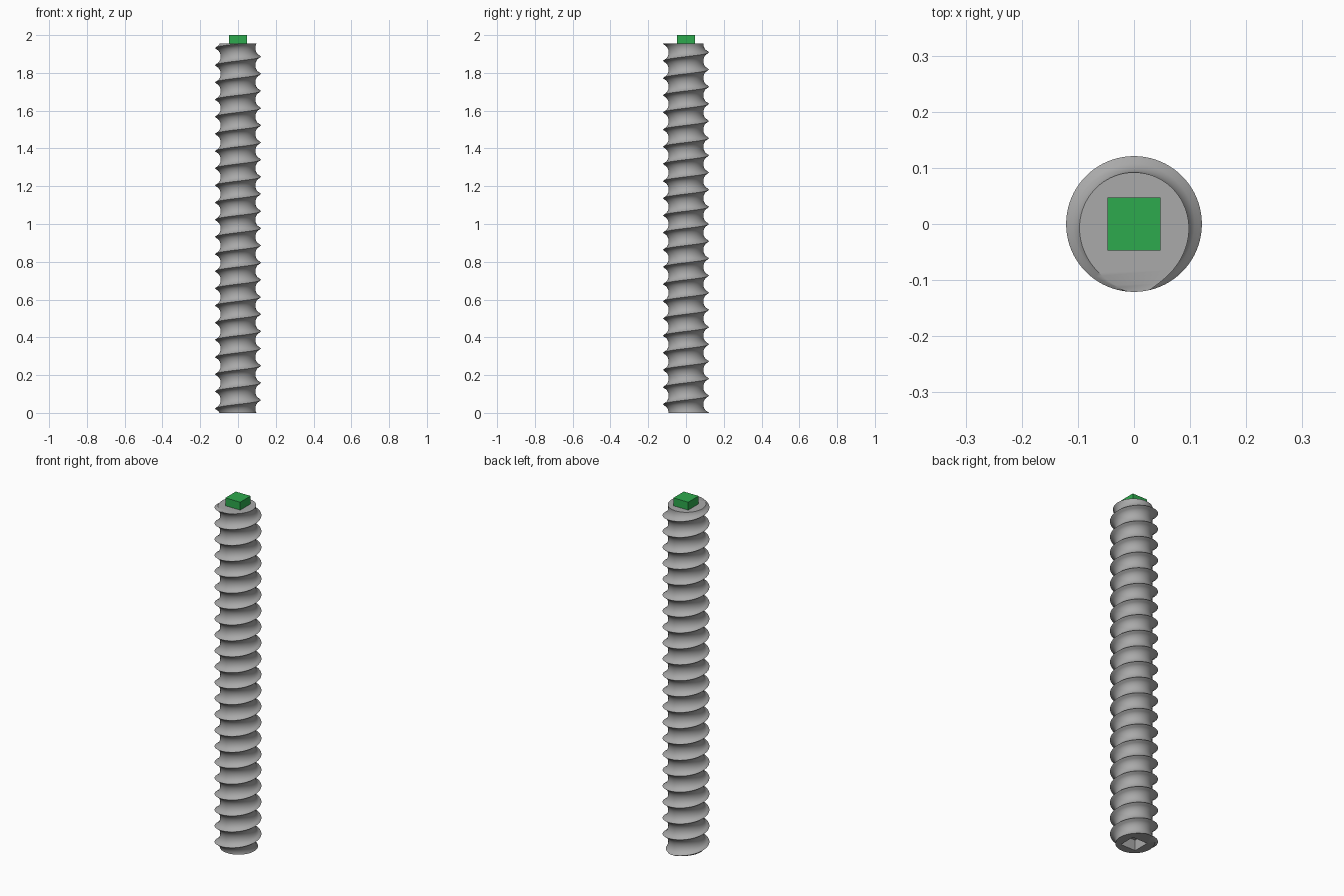
import bpy, bmesh, math

cube = bpy.data.objects.get("Cube")
if cube:
    bpy.data.objects.remove(cube)

BODY_TOP = 1.955
PITCH = 0.0909
ROOT, CREST = 0.092, 0.121
SIDES, STEPS = 80, 20
CREST_ANGLE = math.radians(273)   # where the thread crest meets the top face
HALF = 0.047                      # half width of square drive and socket
SOCKET_DEPTH = 0.06


def material(name, colour):
    mat = bpy.data.materials.new(name)
    mat.use_nodes = True
    mat.diffuse_color = (*colour, 1)
    mat.node_tree.nodes["Principled BSDF"].inputs["Base Color"].default_value = (*colour, 1)
    return mat


def add_object(name, bm, mat):
    bmesh.ops.recalc_face_normals(bm, faces=bm.faces[:])
    mesh = bpy.data.meshes.new(name)
    bm.to_mesh(mesh)
    bm.free()
    mesh.materials.append(mat)
    obj = bpy.data.objects.new(name, mesh)
    bpy.context.collection.objects.link(obj)
    return obj


def thread_radius(angle, z):
    """Narrow crests with a rounded groove between them."""
    phase = ((z - BODY_TOP) / PITCH - (angle - CREST_ANGLE) / math.tau) % 1
    across = min(1, abs(phase - 0.5) / 0.47)
    return ROOT + (CREST - ROOT) * (1 - math.sqrt(1 - 0.97 * across ** 2)) / (1 - math.sqrt(0.03))


steel = material("grey steel", (0.40, 0.40, 0.40))
green = material("green", (0.027, 0.40, 0.075))

# Threaded rod: rows follow the helix and are trimmed flat at both ends
bm = bmesh.new()
rows = (int(BODY_TOP / PITCH) + 5) * STEPS
start = (BODY_TOP - PITCH * CREST_ANGLE / math.tau) % PITCH - 2 * PITCH
grid = []
for i in range(SIDES):
    angle = math.tau * i / SIDES
    column = []
    for j in range(rows):
        z = start + PITCH * (i / SIDES + j / STEPS)
        z = min(max(z, 0), BODY_TOP)
        r = thread_radius(angle, z)
        column.append(bm.verts.new((r * math.cos(angle), r * math.sin(angle), z)))
    grid.append(column)
for i in range(SIDES):
    shift = STEPS if i == SIDES - 1 else 0
    nxt = grid[(i + 1) % SIDES]
    for j in range(rows - 1 - shift):
        bm.faces.new((grid[i][j], nxt[j + shift], nxt[j + shift + 1], grid[i][j + 1]))
bmesh.ops.remove_doubles(bm, verts=bm.verts[:], dist=0.00002)
loose = [v for v in bm.verts if not v.link_faces]
bmesh.ops.delete(bm, geom=loose, context="VERTS")

# Flat top cap and bottom cap with a square socket
rim = [e for e in bm.edges if e.is_boundary]
top_rim = [e for e in rim if e.verts[0].co.z > 1]
bottom_rim = [e for e in rim if e.verts[0].co.z < 1]
bmesh.ops.triangle_fill(bm, edges=top_rim, use_beauty=True)
corners = [(-HALF, -HALF), (HALF, -HALF), (HALF, HALF), (-HALF, HALF)]
low = [bm.verts.new((x, y, 0)) for x, y in corners]
high = [bm.verts.new((x, y, SOCKET_DEPTH)) for x, y in corners]
socket_rim = [bm.edges.new((low[k], low[(k + 1) % 4])) for k in range(4)]
bmesh.ops.triangle_fill(bm, edges=bottom_rim + socket_rim, use_beauty=True)
for k in range(4):
    n = (k + 1) % 4
    bm.faces.new((low[k], low[n], high[n], high[k]))
bm.faces.new(high)
rod = add_object("threaded_rod", bm, steel)
bpy.context.view_layer.objects.active = rod
rod.select_set(True)
bpy.ops.object.shade_smooth_by_angle(angle=math.radians(35))

# Square drive peg on top
bm = bmesh.new()
bmesh.ops.create_cube(bm, size=1)
height = 2 - BODY_TOP
bmesh.ops.scale(bm, vec=(2 * HALF, 2 * HALF, height), verts=bm.verts)
bmesh.ops.translate(bm, vec=(0, 0, BODY_TOP + height / 2), verts=bm.verts)
add_object("square_drive", bm, green)
